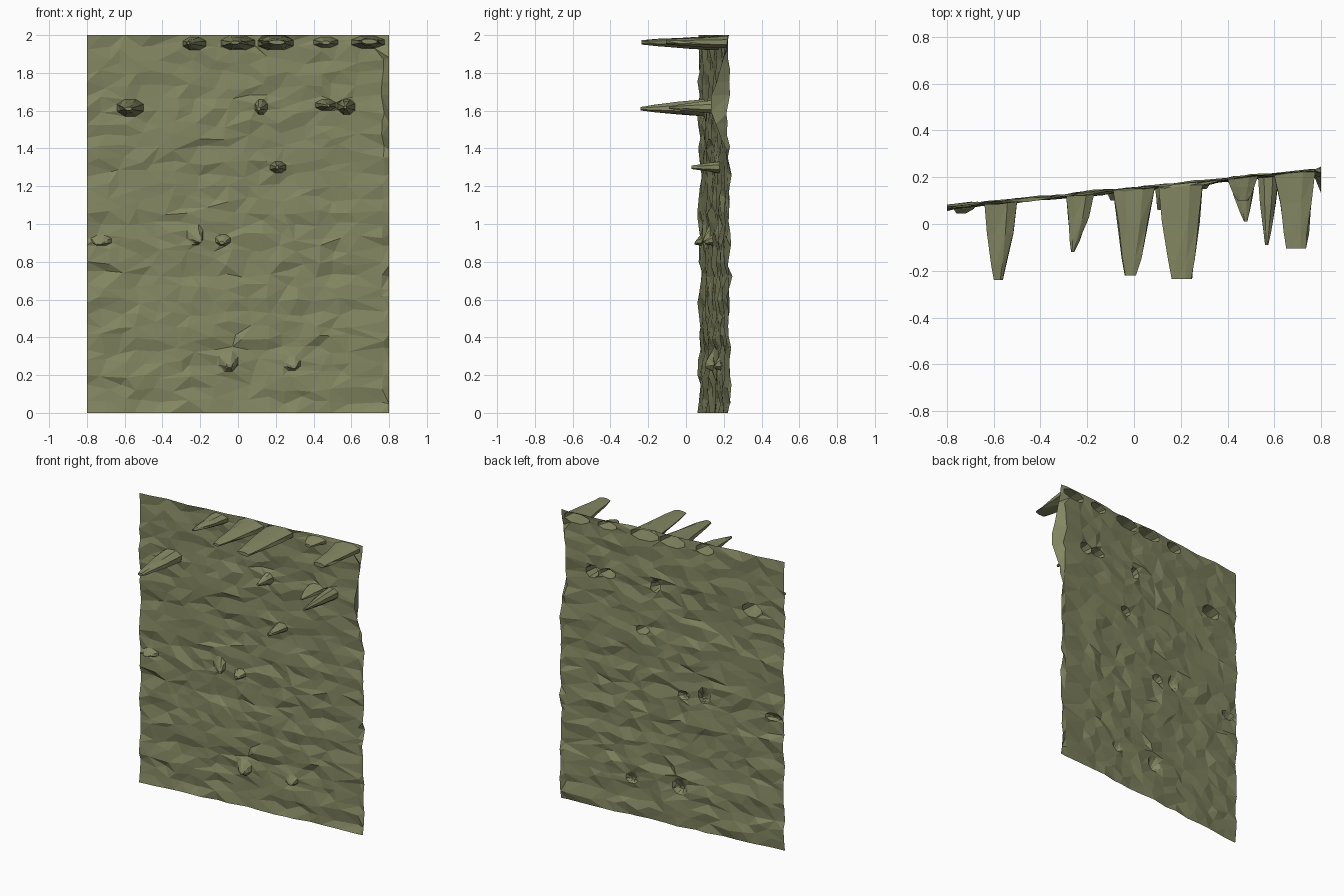
import bpy, bmesh, math, random
from mathutils import Vector
from mathutils.geometry import delaunay_2d_cdt

if "Cube" in bpy.data.objects:
    bpy.data.objects.remove(bpy.data.objects["Cube"])

random.seed(7)
STRETCH = 1.7          # favours wide, low facets
ROWS, COLS = 30, 17

mat = bpy.data.materials.new("olive_rock")
mat.diffuse_color = (0.235, 0.25, 0.125, 1)
mat.use_nodes = True
mat.node_tree.nodes["Principled BSDF"].inputs["Base Color"].default_value = mat.diffuse_color

# spikes: base x0, x1, z0, z1, then tip x0, x1, z0, z1, tip y
SPIKES = [
    (-0.64, -0.50, 1.57, 1.66, -0.60, -0.56, 1.60, 1.62, -0.24),
    (-0.29, -0.17, 1.92, 1.99, -0.27, -0.255, 1.95, 1.965, -0.12),
    (-0.09, 0.09, 1.92, 1.995, -0.04, 0.01, 1.95, 1.97, -0.22),
    (0.105, 0.295, 1.92, 1.995, 0.16, 0.25, 1.95, 1.975, -0.235),
    (0.40, 0.53, 1.935, 1.99, 0.44, 0.49, 1.95, 1.97, 0.10),
    (0.60, 0.775, 1.93, 1.995, 0.65, 0.74, 1.95, 1.98, -0.105),
    (0.41, 0.52, 1.60, 1.66, 0.47, 0.485, 1.62, 1.635, 0.01),
    (0.53, 0.62, 1.58, 1.66, 0.56, 0.575, 1.61, 1.625, -0.09),
    (0.09, 0.155, 1.58, 1.66, 0.10, 0.12, 1.60, 1.62, 0.06),
    (0.17, 0.255, 1.27, 1.33, 0.20, 0.215, 1.29, 1.31, 0.03),
    (-0.78, -0.67, 0.885, 0.94, -0.76, -0.72, 0.89, 0.90, 0.045),
    (-0.27, -0.185, 0.89, 1.00, -0.21, -0.19, 0.90, 0.92, 0.09),
    (-0.12, -0.04, 0.885, 0.945, -0.10, -0.07, 0.89, 0.91, 0.10),
    (-0.10, 0.00, 0.22, 0.33, -0.06, -0.03, 0.24, 0.26, 0.10),
    (0.24, 0.33, 0.225, 0.30, 0.28, 0.31, 0.235, 0.25, 0.15),
]


def lean(x):
    return 0.15 + 0.1 * x


def ring(box, n=8, jitter=0.0):
    """Rounded outline inside an x/z box."""
    x0, x1, z0, z1 = box
    pts = []
    for i in range(n):
        a = 2 * math.pi * (i + 0.5) / n
        k = 1.08 * (1 - random.random() * jitter)
        c = max(-1, min(1, math.cos(a) * k))
        s = max(-1, min(1, math.sin(a) * k))
        pts.append(((x0 + x1) / 2 + c * (x1 - x0) / 2, (z0 + z1) / 2 + s * (z1 - z0) / 2))
    return pts


def in_box(x, z, s, m=0.0):
    return s[0] - m < x < s[1] + m and s[2] - m < z < s[3] + m


# sheet points: jittered grid, straight outer edges, outlines of the spike bases
pts, ys, edges, rings = [], [], [], []
for r in range(ROWS + 1):
    wave = random.uniform(-0.007, 0.007)
    for c in range(COLS + 1):
        x, z = -0.8 + 1.6 * c / COLS, 2 * r / ROWS
        side, end = c in (0, COLS), r in (0, ROWS)
        if not side:
            x += random.uniform(-0.035, 0.035)
        if not end:
            z += random.uniform(-0.022, 0.022)
        if c == COLS - 1:
            x = random.uniform(0.755, 0.775)
        if not (side or end) and any(in_box(x, z, s, 0.012) for s in SPIKES):
            continue
        y = lean(x) + wave + random.uniform(-0.010, 0.010)
        # folded-forward flap on the right edge
        if c == COLS:
            fold = min((z - 1.33) / 0.30, (1.97 - z) / 0.34)
            y -= 0.115 * max(0, min(1, fold))
        pts.append(Vector((x, z * STRETCH)))
        ys.append(y)
for s in SPIKES:
    base = ring(s[:4])
    ids = range(len(pts), len(pts) + len(base))
    rings.append(list(ids))
    edges += [(ids[i], ids[(i + 1) % len(base)]) for i in range(len(base))]
    for x, z in base:
        pts.append(Vector((x, z * STRETCH)))
        ys.append(lean(x) + random.uniform(-0.008, 0.004))

co, _, tris, orig, _, _ = delaunay_2d_cdt(pts, edges, [], 0, 1e-6)
bm = bmesh.new()
vs, lookup = [], {}
for p, o in zip(co, orig):
    y = ys[o[0]] if o else lean(p.x)
    v = bm.verts.new((p.x, y, p.y / STRETCH))
    vs.append(v)
    for i in o:
        lookup[i] = v

# sheet faces, left open behind each spike
ring_sets = [set(lookup[i] for i in r) for r in rings]
for t in tris:
    f = [vs[i] for i in t]
    if any(all(v in rs for v in f) for rs in ring_sets):
        continue
    bm.faces.new(f)

# hollow spikes drawn forward from their base outlines
for s, ids in zip(SPIKES, rings):
    prev = [lookup[i] for i in ids]
    n = len(prev)
    y0 = lean((s[0] + s[1]) / 2)
    for t in (0.4, 0.8, 1.0):
        k = t ** 1.5
        box = [s[j] + (s[j + 4] - s[j]) * k for j in range(4)]
        cur = [bm.verts.new((x, y0 + (s[8] - y0) * t, z)) for x, z in ring(box, n, 0.2)]
        for i in range(n):
            j = (i + 1) % n
            bm.faces.new((prev[i], prev[j], cur[j]))
            bm.faces.new((prev[i], cur[j], cur[i]))
        prev = cur
    bm.faces.new(prev)

bmesh.ops.recalc_face_normals(bm, faces=bm.faces)
bm.normal_update()
if sum(f.normal.y * f.calc_area() for f in bm.faces) > 0:
    bmesh.ops.reverse_faces(bm, faces=bm.faces)

me = bpy.data.meshes.new("rock_wall")
bm.to_mesh(me)
bm.free()
me.materials.append(mat)
bpy.context.collection.objects.link(bpy.data.objects.new("rock_wall", me))
